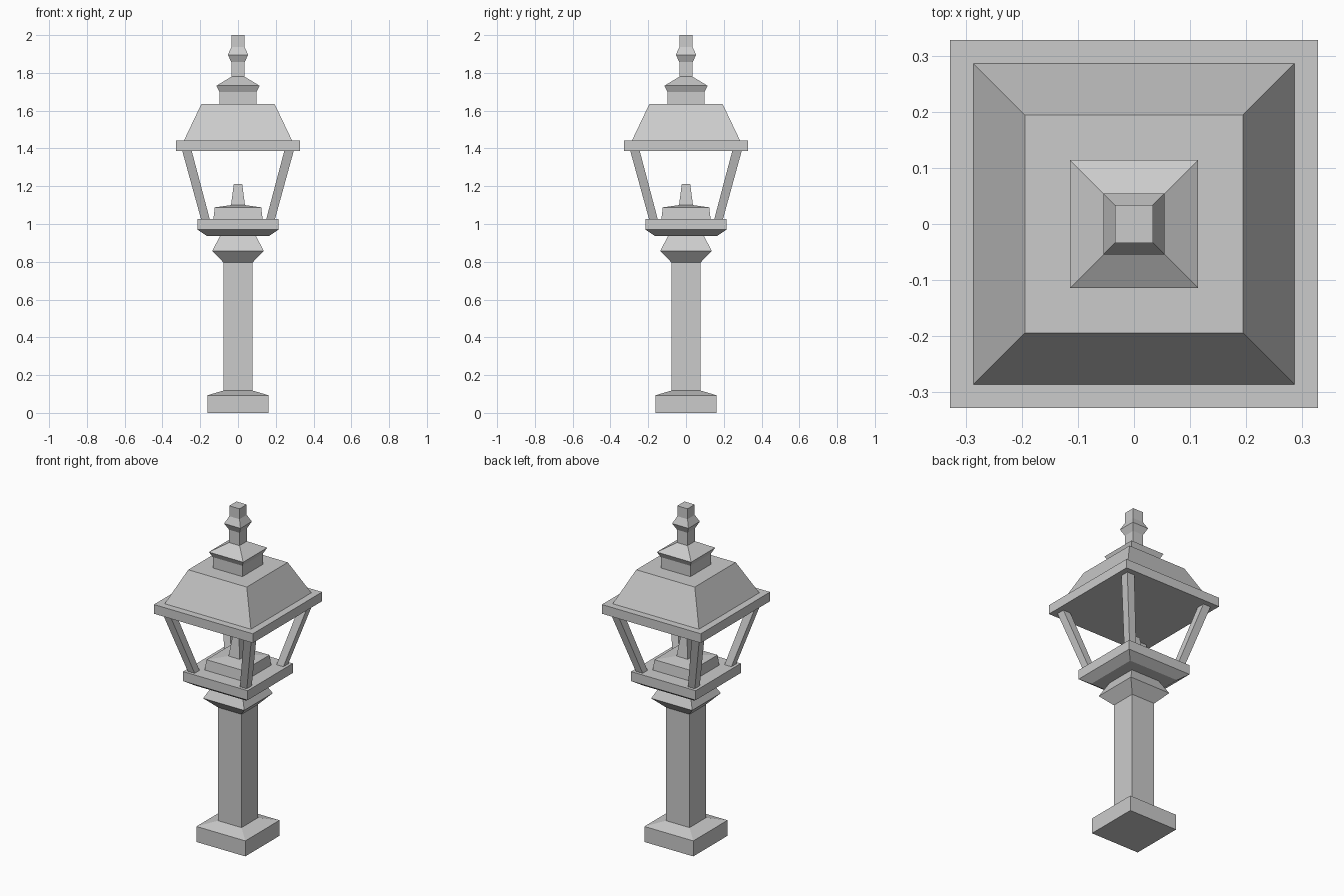
import bpy, bmesh

if "Cube" in bpy.data.objects:
    bpy.data.objects.remove(bpy.data.objects["Cube"])


def add_object(name, bm):
    bmesh.ops.recalc_face_normals(bm, faces=bm.faces)
    mesh = bpy.data.meshes.new(name)
    bm.to_mesh(mesh)
    bm.free()
    obj = bpy.data.objects.new(name, mesh)
    bpy.context.collection.objects.link(obj)
    return obj


def square_stack(name, profile, center=None):
    """Closed square solid from (half width, z) levels, each with an optional xy centre."""
    bm = bmesh.new()
    rings = []
    for i, (r, z) in enumerate(profile):
        c = center[i] if center else 0
        rings.append([bm.verts.new((c + sx * r, c + sy * r, z))
                      for sx, sy in ((-1, -1), (1, -1), (1, 1), (-1, 1))])
    for low, high in zip(rings, rings[1:]):
        for k in range(4):
            n = (k + 1) % 4
            bm.faces.new((low[k], low[n], high[n], high[k]))
    bm.faces.new(rings[0])
    bm.faces.new(rings[-1])
    return add_object(name, bm)


# Plinth, post and flared collar
square_stack("lamp_post", [(0.162, 0), (0.162, 0.093), (0.078, 0.118), (0.078, 0.797),
                           (0.136, 0.858), (0.095, 0.937)])

# Tray under the lantern
square_stack("lantern_tray", [(0.165, 0.937), (0.214, 0.97), (0.214, 1.027)])

# Lamp holder and tapered lamp
square_stack("lamp_holder", [(0.13, 1.027), (0.123, 1.088), (0.037, 1.10), (0.022, 1.213)])

# Four leaning corner bars
bar = square_stack("corner_bars", [(0.023, 1.027), (0.025, 1.387)], center=[0.173, 0.27])
mirror = bar.modifiers.new("mirror", 'MIRROR')
mirror.use_axis = (True, True, False)

# Roof with overhanging rim
square_stack("roof", [(0.328, 1.387), (0.328, 1.442), (0.286, 1.442), (0.194, 1.635)])

# Vent cap and finial
square_stack("vent_and_finial", [(0.098, 1.635), (0.098, 1.70), (0.114, 1.732), (0.035, 1.78),
                                 (0.035, 1.857), (0.054, 1.896), (0.034, 1.938), (0.034, 2.0)])
